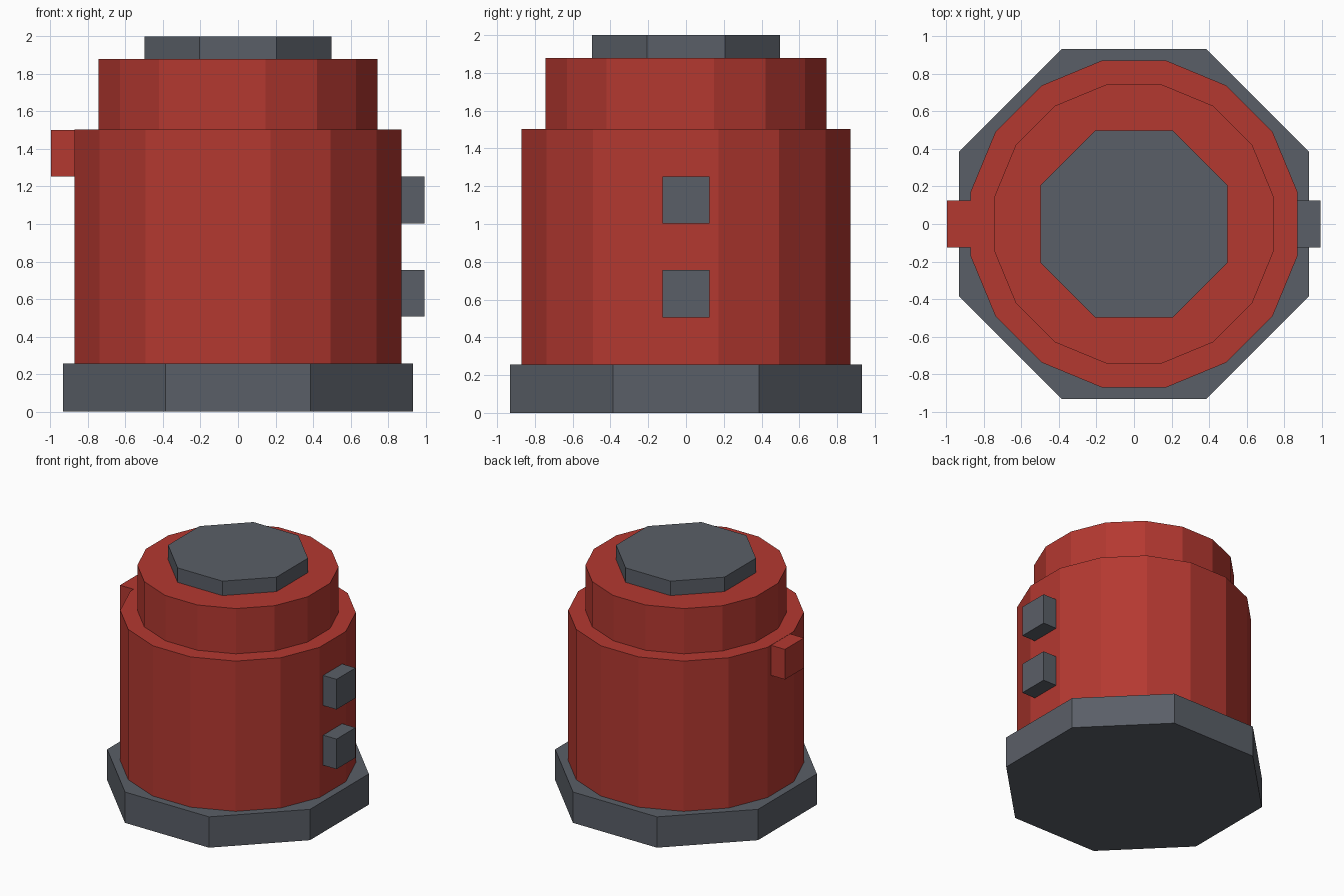
import bpy
import math

cube = bpy.data.objects.get("Cube")
if cube:
    bpy.data.objects.remove(cube, do_unlink=True)


def make_material(name, rgb):
    mat = bpy.data.materials.new(name)
    mat.use_nodes = True
    mat.diffuse_color = (*rgb, 1)
    mat.node_tree.nodes["Principled BSDF"].inputs["Base Color"].default_value = (*rgb, 1)
    return mat


red = make_material("brick_red", (0.456, 0.040, 0.030))
grey = make_material("slate_grey", (0.102, 0.114, 0.136))


def prism(name, sides, apothem, bottom, top, mat):
    """Upright regular prism with flat sides facing the axes."""
    bpy.ops.mesh.primitive_cylinder_add(
        vertices=sides, radius=apothem / math.cos(math.pi / sides),
        depth=top - bottom, location=(0, 0, (bottom + top) / 2))
    obj = bpy.context.object
    obj.name = name
    # half a step of turn puts a face, not a corner, on each axis
    obj.rotation_euler.z = math.pi / sides
    obj.data.materials.append(mat)


def lug(name, x_in, x_out, bottom, top, mat):
    """Small square block sticking out of the drum wall."""
    bpy.ops.mesh.primitive_cube_add(
        size=1, location=((x_in + x_out) / 2, 0, (bottom + top) / 2))
    obj = bpy.context.object
    obj.name = name
    obj.scale = (abs(x_out - x_in), 0.25, top - bottom)
    obj.data.materials.append(mat)


# Stacked drum, from the floor up
prism("base_plate", 8, 0.932, 0.0, 0.256, grey)
prism("drum_body", 16, 0.87, 0.256, 1.504, red)
prism("drum_shoulder", 16, 0.743, 1.504, 1.88, red)
prism("top_cap", 8, 0.498, 1.88, 2.0, grey)

# Side blocks
lug("left_upper_block", 0.84, 0.993, 1.002, 1.252, grey)
lug("left_lower_block", 0.84, 0.993, 0.506, 0.756, grey)
lug("right_block", -0.84, -0.997, 1.252, 1.502, red)
